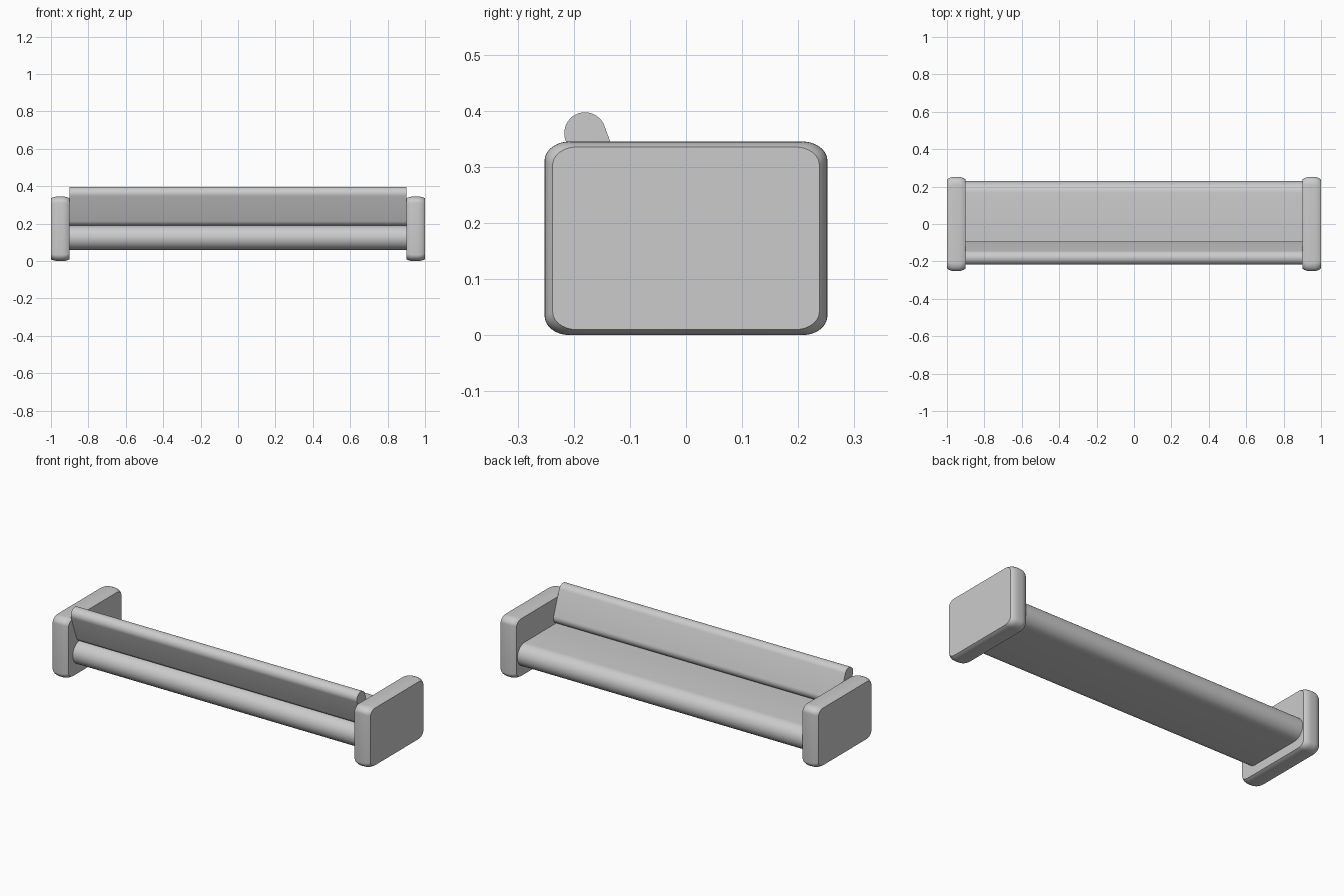
import bpy
import math
from mathutils import Vector

cube = bpy.data.objects.get("Cube")
if cube:
    bpy.data.objects.remove(cube, do_unlink=True)

grey = bpy.data.materials.new("light grey")
grey.use_nodes = True
colour = (0.6, 0.6, 0.6, 1)
grey.diffuse_color = colour
grey.node_tree.nodes["Principled BSDF"].inputs["Base Color"].default_value = colour


def arc(centre, ry, rz, start, sweep, steps):
    """Points on an arc in the y-z plane."""
    angles = [start + sweep * i / steps for i in range(steps + 1)]
    return [centre + Vector((ry * math.cos(a), rz * math.sin(a))) for a in angles]


def capsule(a, b, radius):
    """Slab outline with a half-round at each end."""
    a, b = Vector(a), Vector(b)
    d = b - a
    side = math.atan2(d.y, d.x) - math.pi / 2
    return (arc(b, radius, radius, side, math.pi, 20)
            + arc(a, radius, radius, side + math.pi, math.pi, 20))


def rounded_rectangle(half_y, half_z, ry, rz):
    points = []
    for i, (sy, sz) in enumerate([(1, 1), (-1, 1), (-1, -1), (1, -1)]):
        centre = Vector((sy * (half_y - ry), sz * (half_z - rz)))
        points += arc(centre, ry, rz, i * math.pi / 2, math.pi / 2, 10)
    return points


def loft(name, outline, stations, z=0):
    """Run an outline along x through (x, scale) stations and cap both ends."""
    n = len(outline)
    verts = [(x, p.x * s, p.y * s + z) for x, s in stations for p in outline]
    faces = [(k * n + i, k * n + (i + 1) % n, (k + 1) * n + (i + 1) % n, (k + 1) * n + i)
             for k in range(len(stations) - 1) for i in range(n)]
    faces += [tuple(reversed(range(n))), tuple(range(len(verts) - n, len(verts)))]
    mesh = bpy.data.meshes.new(name)
    mesh.from_pydata(verts, [], faces)
    mesh.materials.append(grey)
    obj = bpy.data.objects.new(name, mesh)
    bpy.context.collection.objects.link(obj)
    bpy.ops.object.select_all(action='DESELECT')
    obj.select_set(True)
    bpy.context.view_layer.objects.active = obj
    bpy.ops.object.shade_smooth_by_angle(angle=math.radians(30))
    return obj


# Seat and leaning backrest, both spanning between the arms
span = [(-0.9, 1), (0.9, 1)]
loft("seat", capsule((-0.135, 0.125), (0.165, 0.125), 0.065), span)
loft("backrest", capsule((-0.131, 0.226), (-0.18, 0.36), 0.037), span)

# Arm panels with a softly bulging rim
panel = rounded_rectangle(0.252, 0.1725, 0.045, 0.034)
for name, x in (("left_arm", 0.95), ("right_arm", -0.95)):
    rim = [(x + 0.05 * t / 8, 1 - 0.057 * abs(t / 8) ** 3) for t in range(-8, 9)]
    loft(name, panel, rim, z=0.1725)
